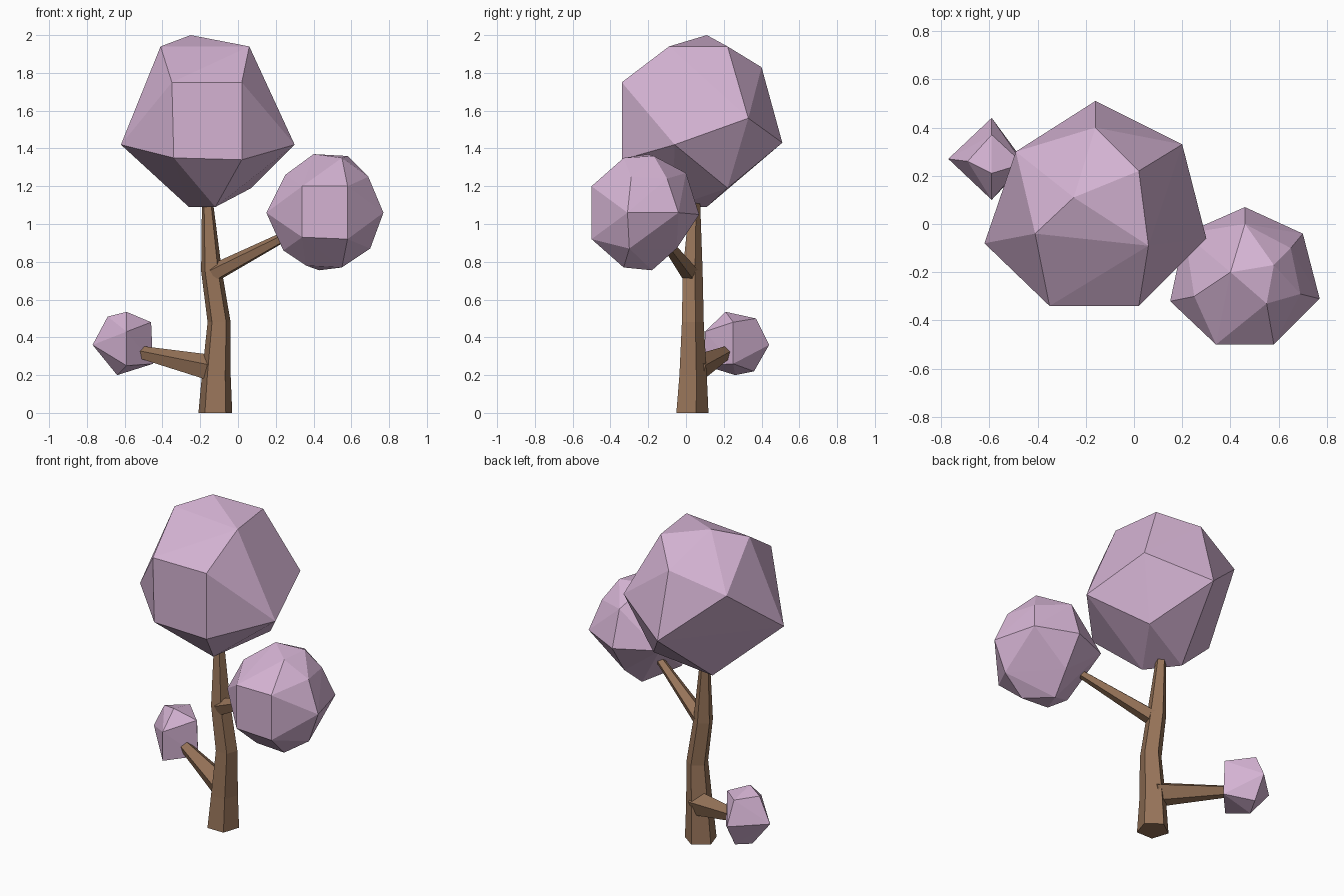
import bpy, bmesh, math
from mathutils import Vector


def material(name, color):
    m = bpy.data.materials.new(name)
    m.diffuse_color = (*color, 1)
    return m


LEAF = material("pale_lilac_leaves", (0.66, 0.45, 0.65))
BARK = material("brown_bark", (0.31, 0.175, 0.10))


def add_object(name, bm, mat):
    bmesh.ops.recalc_face_normals(bm, faces=bm.faces)
    me = bpy.data.meshes.new(name)
    bm.to_mesh(me)
    bm.free()
    me.materials.append(mat)
    ob = bpy.data.objects.new(name, me)
    bpy.context.collection.objects.link(ob)
    return ob


def crown(name, points):
    """Faceted foliage clump: convex hull around a few corner points."""
    bm = bmesh.new()
    for p in points:
        bm.verts.new(p)
    bmesh.ops.convex_hull(bm, input=bm.verts)
    loose = [v for v in bm.verts if not v.link_faces]
    bmesh.ops.delete(bm, geom=loose, context='VERTS')
    return add_object(name, bm, LEAF)


def limb(name, path, sides=5, level=False):
    """Tapered tube along (centre, radius) stations."""
    bm = bmesh.new()
    axis = Vector(path[-1][0]) - Vector(path[0][0])
    if level:
        u, v = Vector((1, 0, 0)), Vector((0, 1, 0))
    else:
        u = axis.cross(Vector((0, 0, 1))).normalized()
        v = u.cross(axis).normalized()
    rings = []
    for c, r in path:
        ring = []
        for i in range(sides):
            a = math.pi / 2 + 2 * math.pi * i / sides
            ring.append(bm.verts.new(Vector(c) + r * (u * math.cos(a) + v * math.sin(a))))
        rings.append(ring)
    for a, b in zip(rings, rings[1:]):
        for i in range(sides):
            j = (i + 1) % sides
            bm.faces.new((a[i], a[j], b[j], b[i]))
    bm.faces.new(rings[0])
    bm.faces.new(rings[-1])
    return add_object(name, bm, BARK)


# Trunk and its two branches
limb("trunk", [((-0.12, 0.025, 0), 0.094), ((-0.115, 0.03, 0.2), 0.08),
               ((-0.10, 0.03, 0.48), 0.064), ((-0.14, 0.03, 0.75), 0.058),
               ((-0.163, 0.045, 1.14), 0.029)], level=True)
limb("upper_branch", [((-0.125, 0.02, 0.74), 0.05), ((0.28, -0.14, 0.95), 0.025)])
limb("lower_branch", [((-0.12, 0.04, 0.23), 0.075), ((-0.52, 0.215, 0.32), 0.035)])

# Large top crown
crown("top_crown", [
    (-0.25, 0.11, 2.0), (-0.41, -0.04, 1.94), (0.06, -0.09, 1.94), (0.02, 0.22, 1.94),
    (-0.16, 0.40, 1.83), (-0.35, -0.34, 1.75), (0.02, -0.34, 1.75), (0.02, -0.34, 1.34),
    (-0.34, -0.34, 1.35), (-0.62, -0.08, 1.42), (0.30, -0.06, 1.42), (0.20, 0.33, 1.56),
    (-0.16, 0.51, 1.43), (-0.49, 0.30, 1.72), (-0.26, 0.11, 1.09), (-0.12, -0.07, 1.09),
    (0.07, 0.22, 1.19)])

# Medium crown on the right
crown("right_crown", [
    (0.40, -0.20, 1.37), (0.55, -0.33, 1.35), (0.58, -0.17, 1.36), (0.46, 0.0, 1.27),
    (0.25, -0.30, 1.26), (0.69, -0.29, 1.25), (0.65, -0.10, 1.24), (0.34, -0.50, 1.20),
    (0.58, -0.50, 1.20), (0.58, -0.50, 0.92), (0.34, -0.50, 0.93), (0.15, -0.32, 1.06),
    (0.77, -0.31, 1.06), (0.70, -0.04, 1.06), (0.46, 0.07, 1.05), (0.21, -0.04, 1.06),
    (0.24, -0.30, 0.86), (0.70, -0.30, 0.87), (0.46, -0.05, 0.87), (0.43, -0.18, 0.755),
    (0.55, -0.33, 0.77), (0.36, -0.33, 0.78)])

# Small crown on the left
crown("left_crown", [
    (-0.59, 0.21, 0.535), (-0.69, 0.26, 0.51), (-0.59, 0.37, 0.50), (-0.46, 0.25, 0.48),
    (-0.77, 0.27, 0.36), (-0.59, 0.44, 0.36), (-0.59, 0.10, 0.43), (-0.59, 0.10, 0.25),
    (-0.45, 0.25, 0.26), (-0.64, 0.26, 0.20), (-0.59, 0.36, 0.22)])
